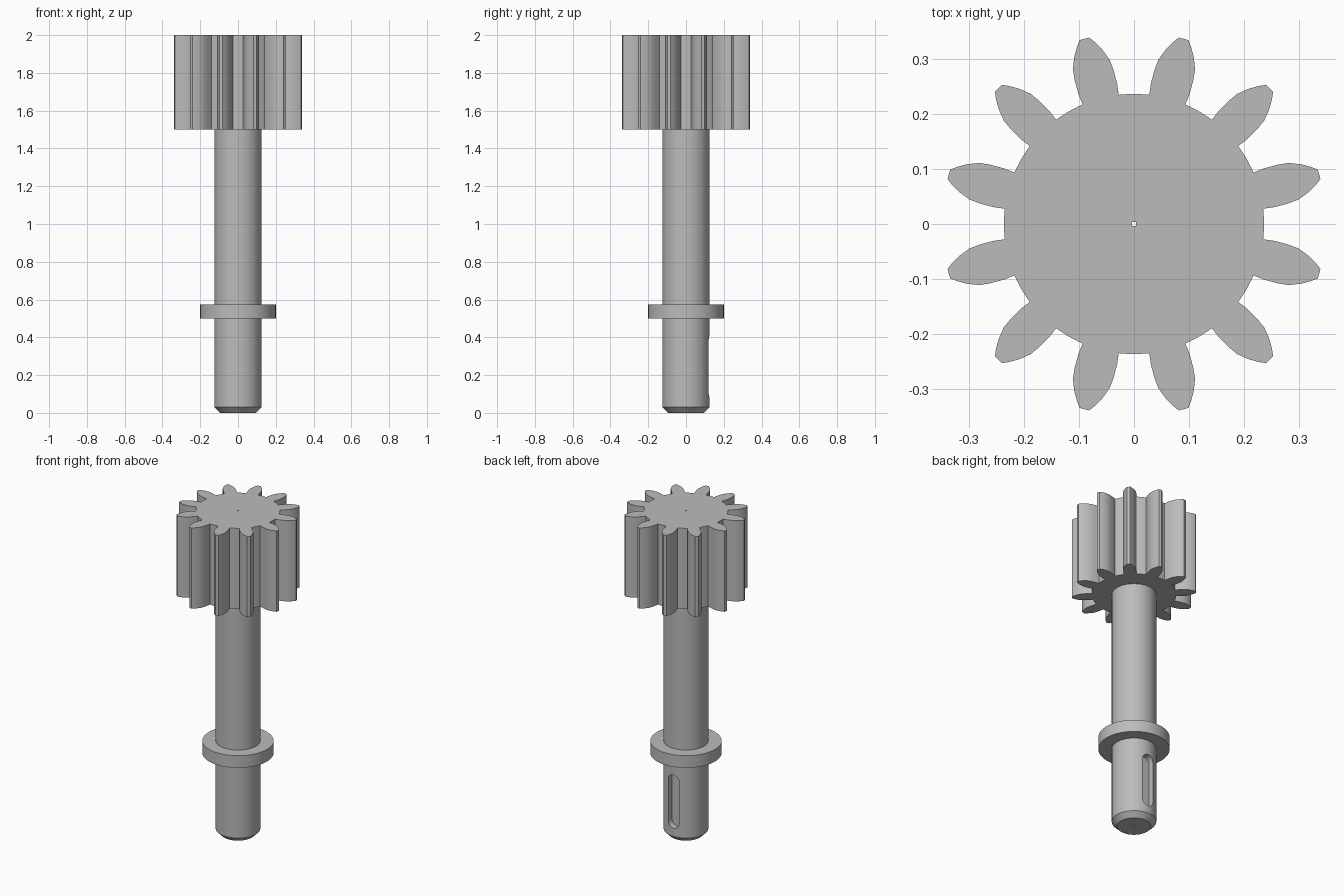
import bpy, bmesh, math
from mathutils import Matrix, Vector

cube = bpy.data.objects.get("Cube")
if cube:
    bpy.data.objects.remove(cube, do_unlink=True)

steel = bpy.data.materials.new("plain_grey_steel")
steel.use_nodes = True
grey = (0.5, 0.5, 0.5, 1)
steel.diffuse_color = grey
steel.node_tree.nodes["Principled BSDF"].inputs["Base Color"].default_value = grey


def add_object(name, bm):
    bmesh.ops.recalc_face_normals(bm, faces=bm.faces)
    mesh = bpy.data.meshes.new(name)
    bm.to_mesh(mesh)
    bm.free()
    obj = bpy.data.objects.new(name, mesh)
    bpy.context.collection.objects.link(obj)
    mesh.materials.append(steel)
    return obj


def lathe(name, profile, steps=96):
    bm = bmesh.new()
    verts = [bm.verts.new((r, 0, z)) for r, z in profile]
    edges = [bm.edges.new(pair) for pair in zip(verts, verts[1:])]
    bmesh.ops.spin(bm, geom=verts + edges, cent=(0, 0, 0), axis=(0, 0, 1),
                   angle=math.tau, steps=steps, use_merge=True)
    bmesh.ops.remove_doubles(bm, verts=bm.verts, dist=1e-5)
    return add_object(name, bm)


def prism(name, outline, offset):
    bm = bmesh.new()
    face = bm.faces.new([bm.verts.new(p) for p in outline])
    top = bmesh.ops.extrude_face_region(bm, geom=[face])["geom"]
    bmesh.ops.translate(bm, vec=offset,
                        verts=[v for v in top if isinstance(v, bmesh.types.BMVert)])
    return add_object(name, bm)


def cut(obj, cutter):
    mod = obj.modifiers.new("cut", "BOOLEAN")
    mod.operation = "DIFFERENCE"
    mod.solver = "EXACT"
    mod.object = cutter
    bpy.context.view_layer.objects.active = obj
    bpy.ops.object.modifier_apply(modifier=mod.name)


# Shaft with chamfered foot and collar
shaft = lathe("shaft_with_collar", [
    (0, 0), (0.095, 0), (0.125, 0.03), (0.125, 0.5), (0.2, 0.5),
    (0.2, 0.575), (0.125, 0.575), (0.125, 1.5), (0, 1.5)])

# Gear: one tooth flank, mirrored and repeated around the axis
flank = [(0.234, 0.034), (0.255, 0.0365), (0.28, 0.0365), (0.30, 0.0345),
         (0.32, 0.027), (0.337, 0.0175), (0.3485, 0.009)]
tooth = [(x, -y) for x, y in flank] + [(x, y) for x, y in reversed(flank)]
outline = []
for k in range(12):
    turn = Matrix.Rotation(math.radians(15 + 30 * k), 3, "Z")
    outline += [turn @ Vector((x, y, 1.5)) for x, y in tooth]
    for step in (10, 15, 20):
        a = math.radians(15 + 30 * k + step)
        outline.append(Vector((0.2365 * math.cos(a), 0.2365 * math.sin(a), 1.5)))
gear = prism("gear", outline, (0, 0, 0.5))

# Keyway with rounded ends in the back of the shaft
half, low, high = 0.038, 0.08, 0.41
slot = []
for centre, start in ((high - half, 0), (low + half, math.pi)):
    for i in range(17):
        a = start + math.pi * i / 16
        slot.append((half * math.cos(a), 0.085, centre + half * math.sin(a)))
keyway = prism("keyway_cutter", slot, (0, 0.1, 0))
cut(shaft, keyway)

# Fine square bore along the axis
w = 0.004
bore = prism("bore_cutter", [(-w, -w, -0.1), (w, -w, -0.1), (w, w, -0.1), (-w, w, -0.1)],
             (0, 0, 2.2))
for part in (shaft, gear):
    cut(part, bore)
for cutter in (keyway, bore):
    bpy.data.objects.remove(cutter, do_unlink=True)

# Smooth curved walls, keep hard edges
bpy.ops.object.select_all(action="DESELECT")
for part in (shaft, gear):
    part.select_set(True)
bpy.context.view_layer.objects.active = shaft
bpy.ops.object.shade_smooth_by_angle(angle=math.radians(25))
